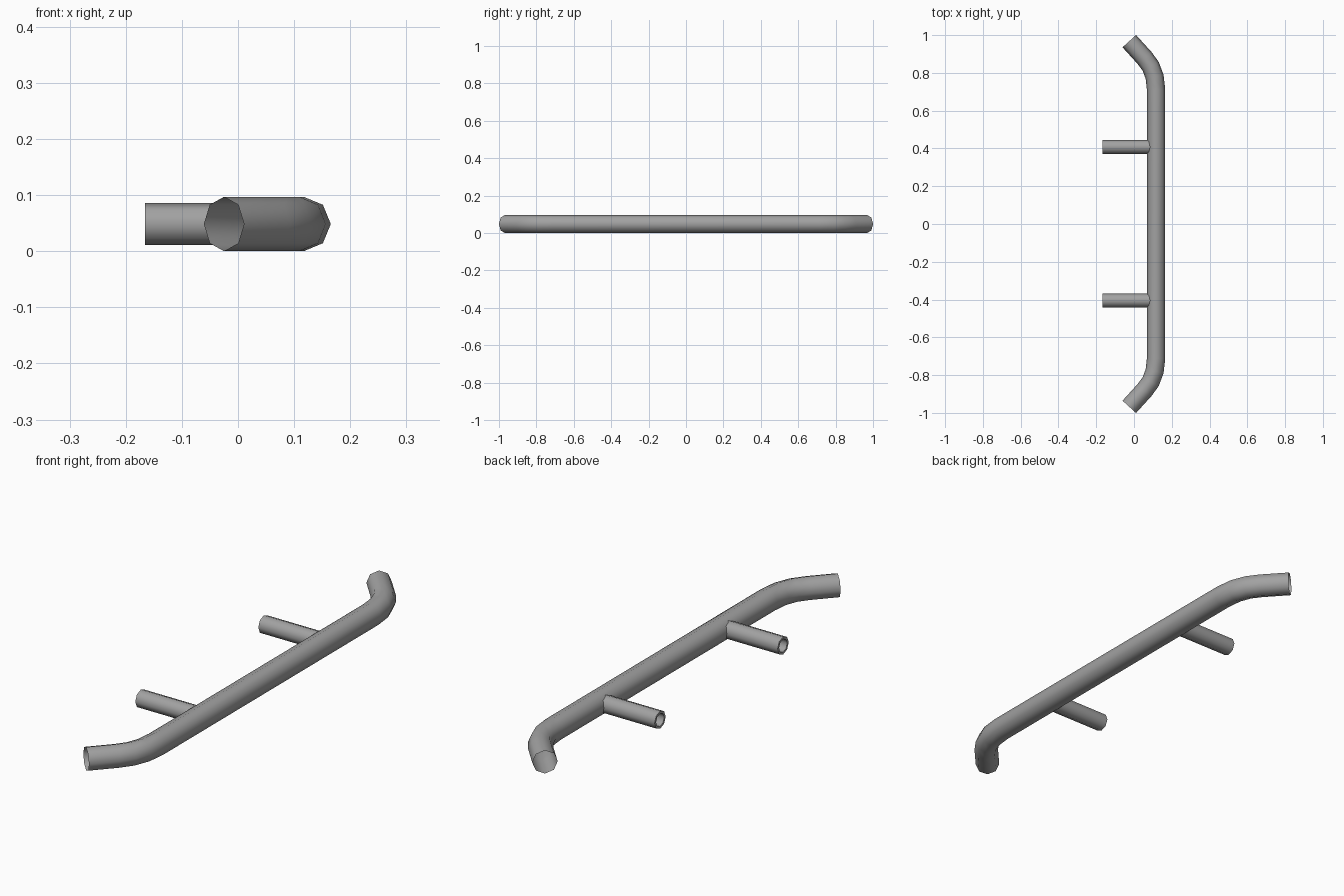
import bpy, bmesh, math
from mathutils import Vector

if "Cube" in bpy.data.objects:
    bpy.data.objects.remove(bpy.data.objects["Cube"])

SIDES = 8
Z = 0.0485

# Dark grey steel
steel = bpy.data.materials.new("dark_steel")
steel.diffuse_color = (0.36, 0.36, 0.36, 1)
steel.use_nodes = True
steel.node_tree.nodes["Principled BSDF"].inputs["Base Color"].default_value = steel.diffuse_color


def tube(name, path, radius, wall=0):
    """Open-ended smooth tube swept along a flat path at height Z."""
    pts = [Vector((x, y, Z)) for x, y in path]
    bm = bmesh.new()
    rings = []
    for i, p in enumerate(pts):
        a = (p - pts[i - 1]).normalized() if i > 0 else None
        b = (pts[i + 1] - p).normalized() if i < len(pts) - 1 else None
        t = ((a or b) + (b or a)).normalized()
        side = Vector((t.y, -t.x, 0))
        ring = []
        for k in range(SIDES):
            ang = 2 * math.pi * k / SIDES
            offset = side * math.cos(ang) + Vector((0, 0, math.sin(ang)))
            ring.append(bm.verts.new(p + offset * radius))
        rings.append(ring)
    for r0, r1 in zip(rings, rings[1:]):
        for k in range(SIDES):
            n = (k + 1) % SIDES
            bm.faces.new((r0[k], r0[n], r1[n], r1[k]))
    bmesh.ops.recalc_face_normals(bm, faces=bm.faces)
    mesh = bpy.data.meshes.new(name)
    bm.to_mesh(mesh)
    bm.free()
    # Make sure the outside faces outwards
    f = mesh.polygons[0]
    if f.normal.dot(f.center - (pts[0] + pts[1]) / 2) < 0:
        mesh.flip_normals()
    mesh.materials.append(steel)
    obj = bpy.data.objects.new(name, mesh)
    bpy.context.collection.objects.link(obj)
    bpy.ops.object.select_all(action='DESELECT')
    obj.select_set(True)
    bpy.context.view_layer.objects.active = obj
    # Wall thickness, then smooth sides with sharp rims
    if wall:
        mod = obj.modifiers.new("wall", 'SOLIDIFY')
        mod.thickness = wall
        mod.offset = -1
        bpy.ops.object.modifier_apply(modifier=mod.name)
    bpy.ops.object.shade_smooth_by_angle(angle=math.radians(50))
    return obj


# Main rail: straight middle with both ends bent inwards
bend = [(0.117, 0.71), (0.109, 0.78), (0.088, 0.835), (0.055, 0.88), (-0.025, 0.968)]
path = [(x, -y) for x, y in reversed(bend)] + bend
tube("side_rail", path, 0.0485)

# Two mounting stubs with a thin wall
for label, y in (("front", -0.405), ("rear", 0.408)):
    tube(label + "_mounting_stub", [(-0.166, y), (0.09, y)], 0.037, wall=0.01)
